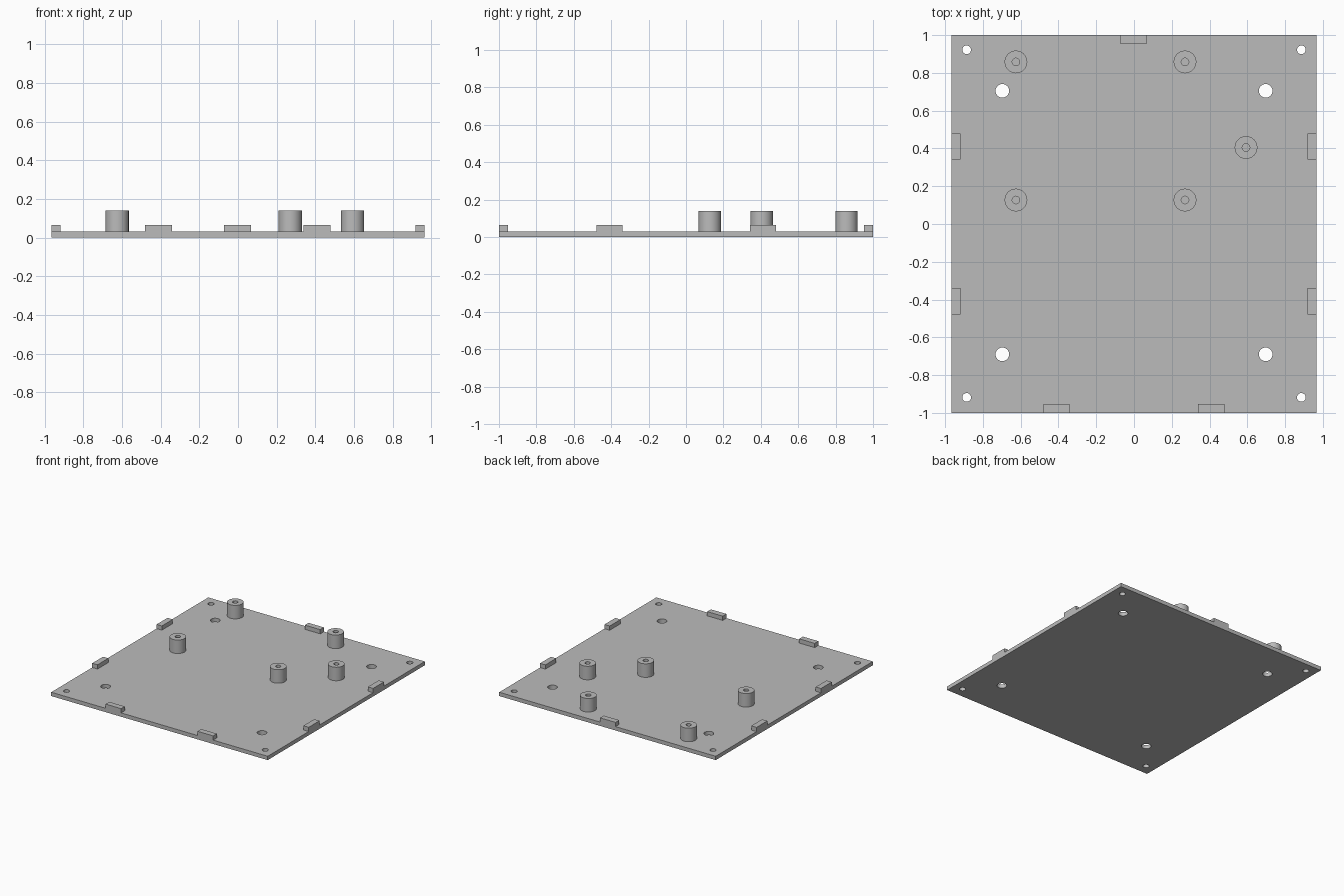
import bpy
import bmesh
from math import pi
from mathutils import Matrix, Vector

default = bpy.data.objects.get("Cube")
if default:
    bpy.data.objects.remove(default, do_unlink=True)

HALF_X, HALF_Y = 0.965, 1.0
PLATE_TOP, TAB_TOP, POST_TOP = 0.031, 0.065, 0.14
TAB_LENGTH, TAB_DEPTH = 0.138, 0.047
SEGMENTS = 48

grey = bpy.data.materials.new("plain grey")
grey.use_nodes = True
grey.diffuse_color = (0.5, 0.5, 0.5, 1)
grey.node_tree.nodes["Principled BSDF"].inputs["Base Color"].default_value = (0.5, 0.5, 0.5, 1)


def finish(name, bm, smooth=False):
    mesh = bpy.data.meshes.new(name)
    bmesh.ops.recalc_face_normals(bm, faces=bm.faces)
    bm.to_mesh(mesh)
    bm.free()
    mesh.materials.append(grey)
    obj = bpy.data.objects.new(name, mesh)
    bpy.context.collection.objects.link(obj)
    if smooth:
        smooth_shade(obj)
    return obj


def smooth_shade(obj):
    bpy.ops.object.select_all(action='DESELECT')
    obj.select_set(True)
    bpy.context.view_layer.objects.active = obj
    bpy.ops.object.shade_smooth_by_angle(angle=pi / 6)


def box(name, x, y, z0, z1, sx, sy):
    bm = bmesh.new()
    matrix = Matrix.Translation((x, y, (z0 + z1) / 2)) @ Matrix.Diagonal((sx, sy, z1 - z0, 1))
    bmesh.ops.create_cube(bm, size=1, matrix=matrix)
    return finish(name, bm)


# Base plate with small corner holes and larger mounting holes
plate = box("base_plate", 0, 0, 0, PLATE_TOP, 2 * HALF_X, 2 * HALF_Y)
bm = bmesh.new()
for hole_x, back_y, front_y, radius in ((0.886, 0.922, -0.918, 0.023), (0.697, 0.705, -0.69, 0.036)):
    for x in (-hole_x, hole_x):
        for y in (back_y, front_y):
            bmesh.ops.create_cone(bm, cap_ends=True, segments=SEGMENTS, radius1=radius,
                                  radius2=radius, depth=0.2, matrix=Matrix.Translation((x, y, 0)))
cutter = finish("hole_cutter", bm)
cutter.hide_render = True
cut = plate.modifiers.new("holes", 'BOOLEAN')
cut.operation = 'DIFFERENCE'
cut.solver = 'EXACT'
cut.object = cutter
bpy.context.view_layer.objects.active = plate
bpy.ops.object.modifier_apply(modifier=cut.name)
bpy.data.objects.remove(cutter, do_unlink=True)
smooth_shade(plate)

# Locating tabs along the edges
inset = TAB_DEPTH / 2
for side, x in (("left", HALF_X - inset), ("right", inset - HALF_X)):
    for end, y in (("back", 0.411), ("front", -0.409)):
        box(f"{side}_{end}_tab", x, y, PLATE_TOP, TAB_TOP, TAB_DEPTH, TAB_LENGTH)
for name, x, y in (("back_tab", -0.003, HALF_Y - inset),
                   ("front_left_tab", 0.409, inset - HALF_Y),
                   ("front_right_tab", -0.411, inset - HALF_Y)):
    box(name, x, y, PLATE_TOP, TAB_TOP, TAB_LENGTH, TAB_DEPTH)


# Hollow standoff posts, each spun from a wall profile
def post(name, x, y, outer=0.06, inner=0.02):
    bm = bmesh.new()
    profile = ((inner, PLATE_TOP), (inner, POST_TOP), (outer, POST_TOP), (outer, PLATE_TOP))
    verts = [bm.verts.new((x + r, y, z)) for r, z in profile]
    edges = [bm.edges.new(pair) for pair in zip(verts, verts[1:])]
    bmesh.ops.spin(bm, geom=verts + edges, cent=Vector((x, y, 0)), axis=(0, 0, 1),
                   angle=2 * pi, steps=SEGMENTS)
    bmesh.ops.remove_doubles(bm, verts=bm.verts, dist=0.0001)
    obj = finish(name, bm, smooth=True)
    return obj


for end, y in (("back", 0.858), ("middle", 0.127)):
    post(f"{end}_right_post", -0.625, y)
    post(f"{end}_left_post", 0.27, y)
post("side_post", 0.593, 0.405)
